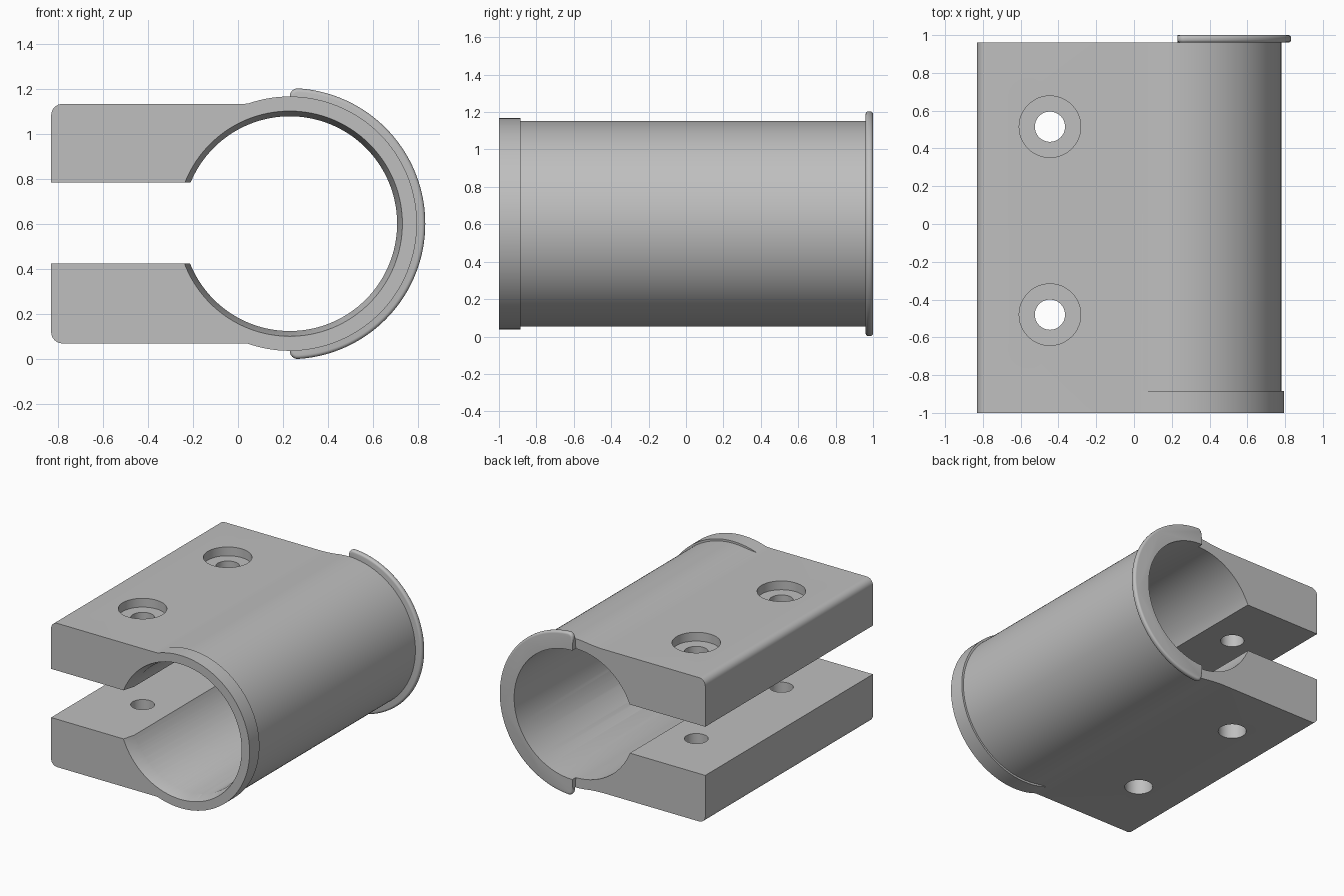
import bpy, bmesh, math
from mathutils import Matrix, Vector

old = bpy.data.objects.get("Cube")
if old:
    bpy.data.objects.remove(old, do_unlink=True)

CX, CZ = 0.23, 0.603                  # tube axis
BORE, TUBE, COLLAR, FLANGE = 0.477, 0.55, 0.565, 0.602
FRONT, BACK = -1.0, 0.96
TOP = 0.532                           # block top above the axis

grey = bpy.data.materials.new("plain grey")
grey.use_nodes = True
grey.diffuse_color = (0.52, 0.52, 0.52, 1)
grey.node_tree.nodes["Principled BSDF"].inputs["Base Color"].default_value = (0.52, 0.52, 0.52, 1)


def finish(bm, name):
    bmesh.ops.recalc_face_normals(bm, faces=bm.faces)
    mesh = bpy.data.meshes.new(name)
    bm.to_mesh(mesh)
    bm.free()
    mesh.materials.append(grey)
    obj = bpy.data.objects.new(name, mesh)
    bpy.context.collection.objects.link(obj)
    return obj


def arc(cx, cz, r, start, end, n):
    return [(cx + r * math.cos(start + (end - start) * i / n),
             cz + r * math.sin(start + (end - start) * i / n)) for i in range(n + 1)]


def extrude(points, y0, y1):
    """Extrude an outline of (x, height from axis) along y."""
    bm = bmesh.new()
    face = bm.faces.new([bm.verts.new((x, y0, CZ + z)) for x, z in points])
    new = bmesh.ops.extrude_face_region(bm, geom=[face])["geom"]
    bmesh.ops.translate(bm, vec=(0, y1 - y0, 0),
                        verts=[v for v in new if isinstance(v, bmesh.types.BMVert)])
    return bm


def cylinder(name, centre, r_low, r_high, length, along_y=False):
    """Cylinder or cone; along y the second radius is at the front."""
    bm = bmesh.new()
    turn = Matrix.Rotation(math.pi / 2, 4, 'X') if along_y else Matrix()
    bmesh.ops.create_cone(bm, cap_ends=True, segments=128 if along_y else 48,
                          radius1=r_low, radius2=r_high, depth=length,
                          matrix=Matrix.Translation(Vector(centre)) @ turn)
    return finish(bm, name)


def box(name, low, high):
    bm = bmesh.new()
    low, high = Vector(low), Vector(high)
    bmesh.ops.create_cube(bm, size=1, matrix=Matrix.Translation((low + high) / 2)
                          @ Matrix.Diagonal((*(high - low), 1)))
    return finish(bm, name)


def activate(obj):
    bpy.ops.object.select_all(action='DESELECT')
    obj.select_set(True)
    bpy.context.view_layer.objects.active = obj


def combine(target, tool, operation):
    activate(target)
    mod = target.modifiers.new("cut", 'BOOLEAN')
    mod.operation, mod.object, mod.solver = operation, tool, 'EXACT'
    bpy.ops.object.modifier_apply(modifier=mod.name)
    bpy.data.objects.remove(tool, do_unlink=True)


# Clamp body: rounded block blending into the tube, mirrored about the axis
blend = 1.0
fx = CX - math.sqrt((TUBE + blend) ** 2 - (TOP + blend) ** 2)
lean = math.atan2(TOP + blend, fx - CX)
upper = arc(-0.78, TOP - 0.05, 0.05, math.pi, math.pi / 2, 8)
upper += arc(fx, TOP + blend, blend, -math.pi / 2, lean - math.pi, 8)
upper += arc(CX, 0, TUBE, lean, 0, 56)[1:]
outline = upper + [(x, -z) for x, z in reversed(upper[:-1])]
body = finish(extrude(outline, FRONT, BACK), "clamp_body")

# Front collar
combine(body, cylinder("collar", (CX, FRONT + 0.0575, CZ), COLLAR, COLLAR, 0.115, True), 'UNION')

# Bore, tapered mouth and clamping gap
combine(body, cylinder("bore", (CX, 0, CZ), BORE, BORE, 3, True), 'DIFFERENCE')
combine(body, cylinder("mouth", (CX, FRONT + 0.045, CZ), BORE - 0.003, 0.503, 0.11, True), 'DIFFERENCE')
combine(body, box("gap", (-1, -2, 0.425), (CX - 0.1, 2, 0.785)), 'DIFFERENCE')

# Screw holes: recessed on top, slightly wider underneath
for y in (0.515, -0.48):
    combine(body, cylinder("hole", (-0.445, y, 0.6), 0.08, 0.08, 2), 'DIFFERENCE')
    combine(body, cylinder("recess", (-0.445, y, 1.17), 0.163, 0.163, 0.2), 'DIFFERENCE')
    combine(body, cylinder("socket", (-0.445, y, 0.1), 0.096, 0.096, 0.5), 'DIFFERENCE')

# Rear half flange with rounded ends and rim
corner = 0.035
cz = math.sqrt((FLANGE - corner) ** 2 - corner ** 2)
tip = math.atan2(cz, corner)
half = arc(CX + corner, cz, corner, math.pi, tip, 6)
half += arc(CX, 0, FLANGE, tip, 0, 48)[1:]
rim = half + [(x, -z) for x, z in reversed(half[:-1])]
bm = extrude(rim + arc(CX, 0, BORE, -math.pi / 2, math.pi / 2, 64), BACK, 1.0)


def on_rim(v):
    return math.hypot(v.co.x - CX, v.co.z - CZ) > COLLAR - 0.003


edges = [e for e in bm.edges if all(on_rim(v) for v in e.verts)
         and abs(e.verts[0].co.y - e.verts[1].co.y) < 0.001]
bmesh.ops.bevel(bm, geom=edges, offset=0.016, segments=4, profile=0.5, affect='EDGES')
flange = finish(bm, "rear_flange")

for obj in (body, flange):
    activate(obj)
    bpy.ops.object.shade_smooth_by_angle(angle=math.radians(25))
